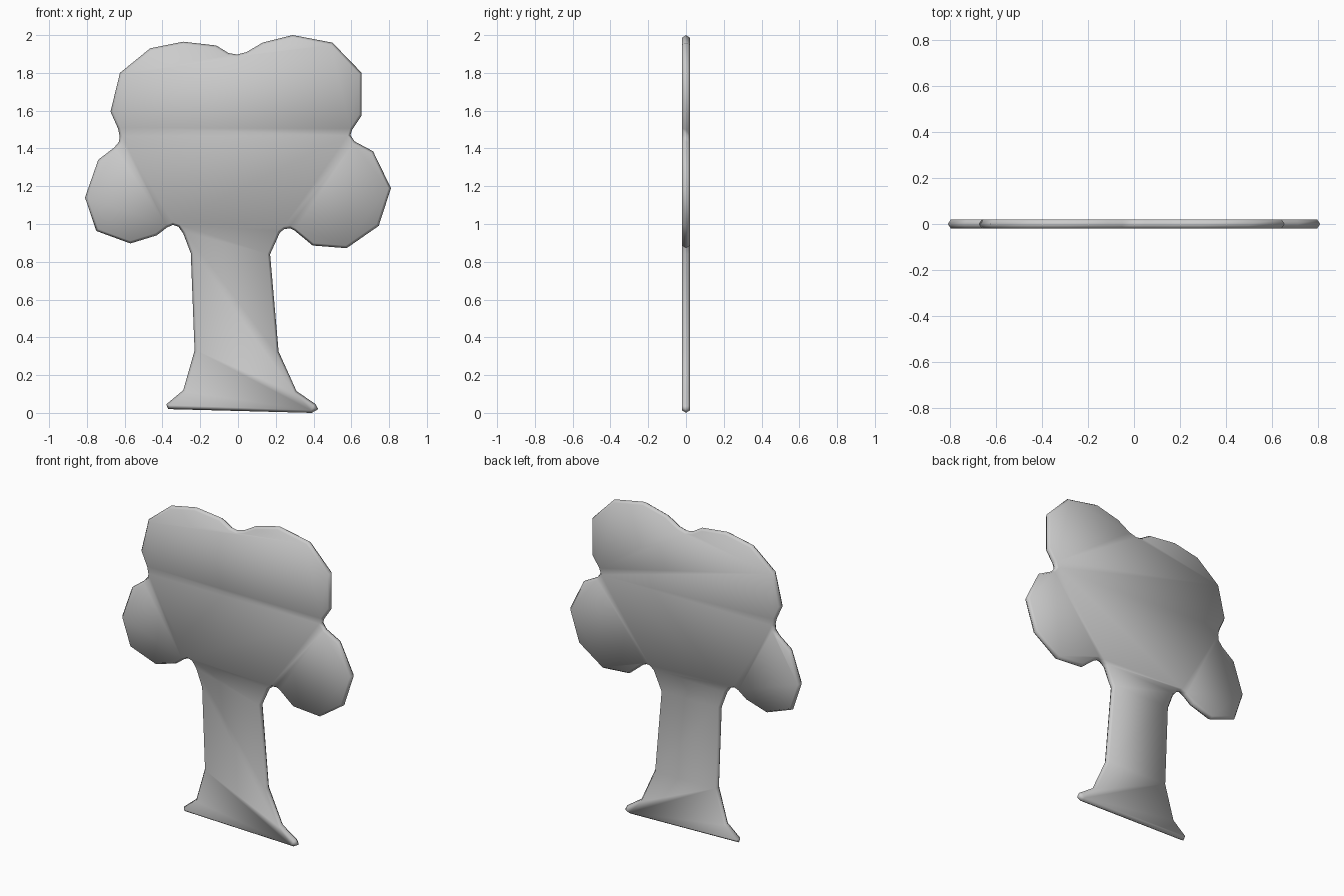
import bpy, bmesh
from mathutils import Vector

if "Cube" in bpy.data.objects:
    bpy.data.objects.remove(bpy.data.objects["Cube"])

HALF, BEVEL = 0.02, 0.013   # half thickness, inset of the flat faces

# Silhouette (x, z), clockwise from the left foot
left_trunk = [(-.37, .02), (-.38, .045), (-.29, .12), (-.23, .33), (-.25, .845), (-.29, .95)]
left_armpit = [(-.315, .985), (-.345, .995), (-.375, .982)]
left_lobe = [(-.43, .94), (-.57, .897), (-.75, .963), (-.81, 1.14), (-.74, 1.34), (-.655, 1.405)]
left_notch = [(-.63, 1.435), (-.627, 1.465), (-.635, 1.505)]
crown_left = [(-.675, 1.595), (-.625, 1.80), (-.465, 1.93), (-.29, 1.965), (-.115, 1.945)]
top_notch = [(-.05, 1.905), (-.005, 1.897), (.045, 1.91)]
crown_right = [(.13, 1.96), (.29, 2.0), (.50, 1.96), (.655, 1.80), (.655, 1.575)]
right_notch = [(.605, 1.50), (.595, 1.47), (.618, 1.437)]
right_lobe = [(.715, 1.385), (.81, 1.19), (.745, .99), (.575, .872), (.395, .886), (.30, .965)]
right_armpit = [(.275, .977), (.245, .973), (.222, .955)]
right_trunk = [(.17, .84), (.215, .325), (.31, .115), (.41, .047), (.425, .02), (.39, .0)]
parts = [left_trunk, left_armpit, left_lobe, left_notch, crown_left, top_notch,
         crown_right, right_notch, right_lobe, right_armpit, right_trunk]
outline = [Vector(p) for part in parts for p in part]


def inset(pts, d):
    """Move every outline point inwards along its corner bisector."""
    out = []
    for i, p in enumerate(pts):
        a = (p - pts[i - 1]).normalized()
        b = (pts[(i + 1) % len(pts)] - p).normalized()
        n = (Vector((a.y, -a.x)) + Vector((b.y, -b.x))).normalized()
        cos = max(n.dot(Vector((a.y, -a.x))), 0.7)
        out.append(p + n * d / cos)
    return out


# Flat tree board with a ridged edge: front, middle and back rings
bm = bmesh.new()
small = inset(outline, BEVEL)
rings = [[bm.verts.new((p.x, y, p.y)) for p in pts]
         for pts, y in ((small, -HALF), (outline, 0), (small, HALF))]
n = len(outline)
for r0, r1 in zip(rings, rings[1:]):
    for i in range(n):
        j = (i + 1) % n
        bm.faces.new((r0[i], r0[j], r1[j], r1[i]))

# Front and back faces, split into trunk, lobes, centre and top
idx = {tuple(p): i for i, p in enumerate(outline)}
la, ln, rn, ra = (idx[tuple(Vector(p[1]))] for p in
                  (left_armpit, left_notch, right_notch, right_armpit))
sections = [list(range(0, la + 1)) + list(range(ra, n)), list(range(la, ln + 1)),
            list(range(ln, rn + 1)), list(range(rn, ra + 1)), [la, ln, rn, ra]]
for ring in (rings[0], rings[2]):
    for sec in sections:
        bm.faces.new([ring[i] for i in sec])
bmesh.ops.recalc_face_normals(bm, faces=bm.faces)

mesh = bpy.data.meshes.new("tree_cutout")
bm.to_mesh(mesh)
bm.free()
mesh.shade_smooth()
tree = bpy.data.objects.new("tree_cutout", mesh)
bpy.context.collection.objects.link(tree)
